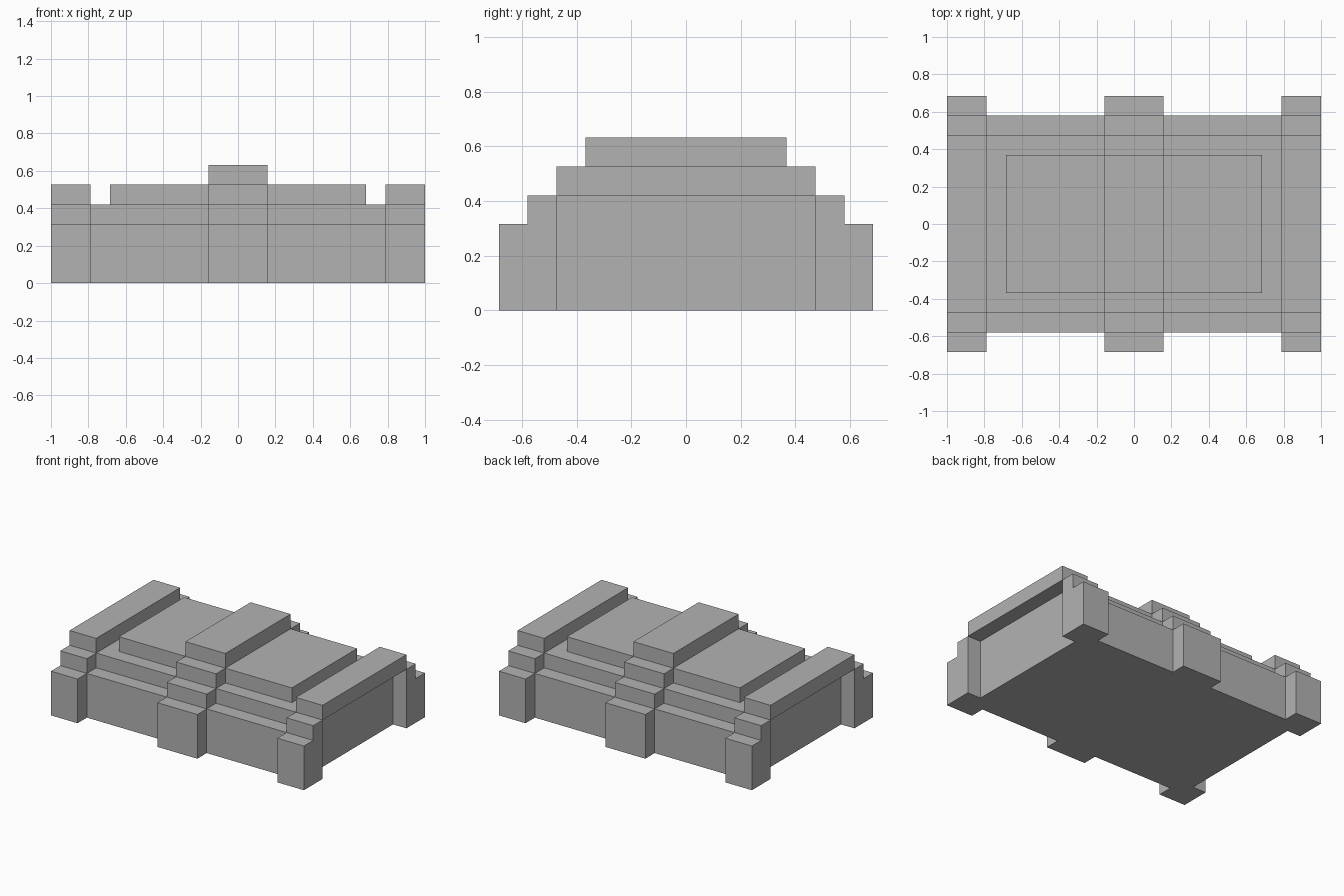
import bpy
import bmesh

cube = bpy.data.objects.get("Cube")
if cube:
    bpy.data.objects.remove(cube, do_unlink=True)

U = 2 / 19  # one module: the chest is 19 modules long

grey = bpy.data.materials.new("plain grey")
grey.use_nodes = True
colour = (0.45, 0.45, 0.45, 1)
grey.diffuse_color = colour
grey.node_tree.nodes["Principled BSDF"].inputs["Base Color"].default_value = colour


def stepped(steps, arch=None):
    """Closed y-z outline rising in steps of (half depth, top height).
    arch = (half width, height) opens the underside."""
    half, low = [], 0
    for depth, top in steps:
        half += [(depth, low), (depth, top)]
        low = top
    if arch:
        w, h = arch
        half = [(w, h), (w, 0)] + half
    return half + [(-y, z) for y, z in reversed(half)]


def extrude(name, outline, x0, x1, mirror=False):
    """Sweep a y-z outline along x, optionally mirrored to the other end."""
    bm = bmesh.new()
    face = bm.faces.new([bm.verts.new((x0 * U, y * U, z * U)) for y, z in outline])
    swept = bmesh.ops.extrude_face_region(bm, geom=[face], use_keep_orig=True)
    moved = [v for v in swept["geom"] if isinstance(v, bmesh.types.BMVert)]
    bmesh.ops.translate(bm, verts=moved, vec=((x1 - x0) * U, 0, 0))
    bmesh.ops.recalc_face_normals(bm, faces=bm.faces)
    mesh = bpy.data.meshes.new(name)
    bm.to_mesh(mesh)
    bm.free()
    mesh.materials.append(grey)
    obj = bpy.data.objects.new(name, mesh)
    bpy.context.collection.objects.link(obj)
    if mirror:
        obj.modifiers.new("Mirror", "MIRROR").use_mirror_merge = False
    return obj


# Chest body and raised lid on both sides of the middle strap
extrude("body_panels", stepped([(5.5, 3), (4.5, 4)]), 1.5, 7.5, True)
extrude("lid_panels", [(y, z + 4) for y, z in stepped([(3.5, 1)])], 1.5, 6.5, True)

# Middle strap stepping over the lid
extrude("middle_strap", stepped([(6.5, 3), (5.5, 4), (4.5, 5), (3.5, 6)]), -1.5, 1.5)

# End straps as open arches, with recessed end panels inside them
extrude("end_straps", stepped([(6.5, 3), (5.5, 4), (4.5, 5)], arch=(4.5, 4)), 7.5, 9.5, True)
extrude("end_panels", stepped([(4.5, 4)]), 7.5, 8.5, True)
